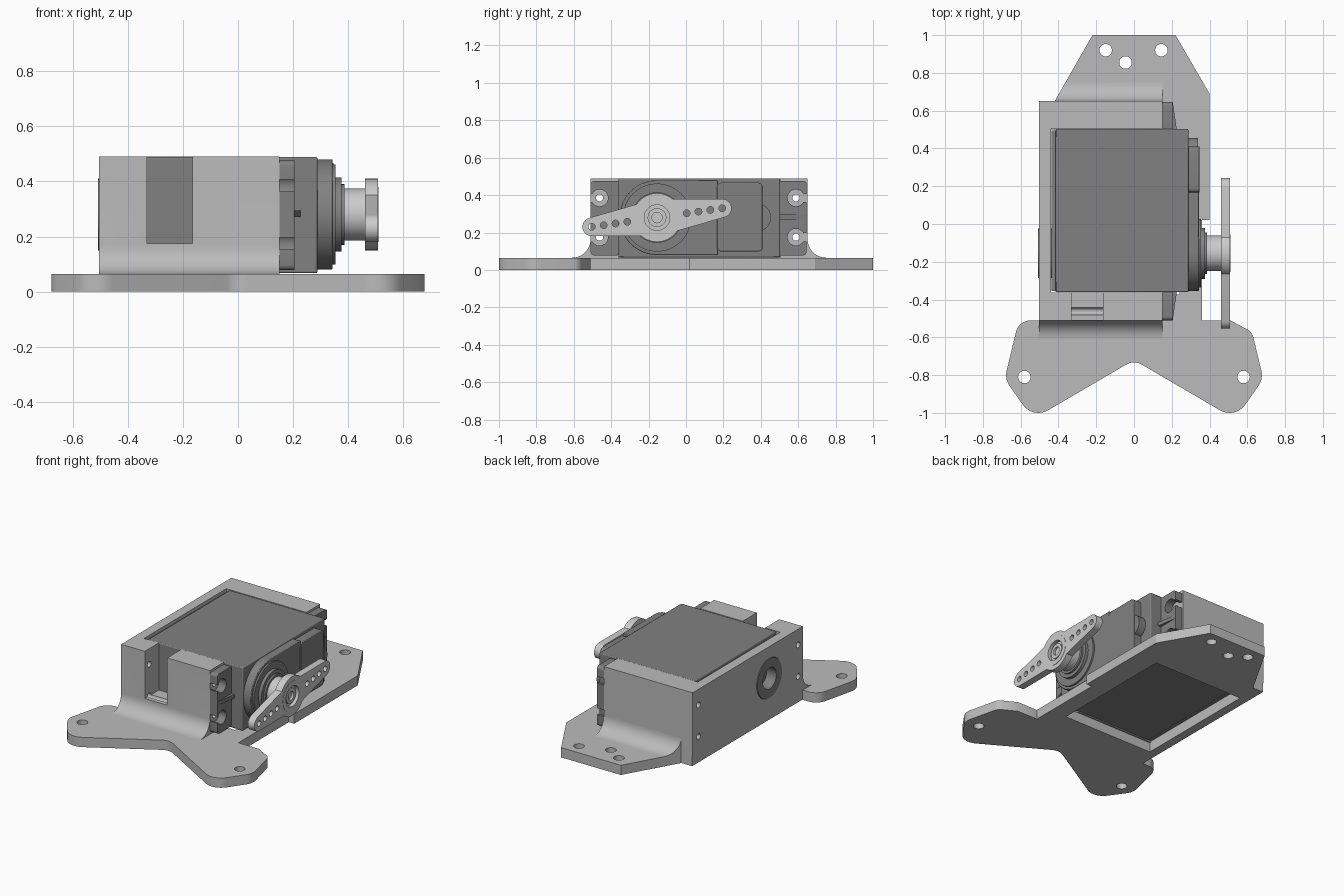
import bpy, bmesh
from math import sin, cos, pi, tan, atan2, acos
from mathutils import Vector

if "Cube" in bpy.data.objects:
    bpy.data.objects.remove(bpy.data.objects["Cube"])

AX = (-0.155, 0.28)          # output shaft centre (y, z)
SCREW_Y, SCREW_Z = (-0.462, 0.588), (0.175, 0.385)


def make(name, bm):
    bmesh.ops.recalc_face_normals(bm, faces=bm.faces)
    me = bpy.data.meshes.new(name)
    bm.to_mesh(me)
    bm.free()
    ob = bpy.data.objects.new(name, me)
    bpy.context.collection.objects.link(ob)
    return ob


def prism(name, pts, a, b, axis='X'):
    """Extrude a 2D outline from a to b; X takes (y, z), Z takes (x, y)."""
    bm = bmesh.new()
    put = (lambda p, t: (t, p[0], p[1])) if axis == 'X' else (lambda p, t: (p[0], p[1], t))
    lo = [bm.verts.new(put(p, a)) for p in pts]
    hi = [bm.verts.new(put(p, b)) for p in pts]
    n = len(pts)
    bm.faces.new(lo)
    bm.faces.new(hi)
    for i in range(n):
        bm.faces.new((lo[i], lo[(i + 1) % n], hi[(i + 1) % n], hi[i]))
    return make(name, bm)


def arc(c, r, a0, a1, n=12):
    return [(c[0] + r * cos(a0 + (a1 - a0) * i / n), c[1] + r * sin(a0 + (a1 - a0) * i / n))
            for i in range(n + 1)]


def circle(c, r, n=48):
    return arc(c, r, 0, 2 * pi, n)[:-1]


def rect(x0, x1, y0, y1):
    return [(x0, y0), (x1, y0), (x1, y1), (x0, y1)]


def rounded(pts, n=8):
    """Round each (x, y, radius) corner of an outline."""
    out = []
    for i, (x, y, r) in enumerate(pts):
        p = Vector((x, y))
        if r == 0:
            out.append((x, y))
            continue
        u = (Vector(pts[i - 1][:2]) - p).normalized()
        v = (Vector(pts[(i + 1) % len(pts)][:2]) - p).normalized()
        half = acos(u.dot(v)) / 2
        c = p + (u + v).normalized() * r / sin(half)
        s, e = p + u * r / tan(half) - c, p + v * r / tan(half) - c
        a0 = atan2(s.y, s.x)
        d = (atan2(e.y, e.x) - a0 + pi) % (2 * pi) - pi
        out += arc(c, r, a0, a0 + d, n)
    return out


def rrect(x0, x1, y0, y1, r):
    return rounded([(x, y, r) for x, y in rect(x0, x1, y0, y1)])


def cut(ob, cutters):
    for c in cutters:
        m = ob.modifiers.new('cut', 'BOOLEAN')
        m.operation, m.solver, m.object = 'DIFFERENCE', 'EXACT', c
        bpy.context.view_layer.objects.active = ob
        bpy.ops.object.modifier_apply(modifier=m.name)
        bpy.data.objects.remove(c)


def bevel(ob, w):
    m = ob.modifiers.new('bevel', 'BEVEL')
    m.width, m.segments = w, 2
    m.limit_method = 'ANGLE'


def disc(name, r, a, b, c=AX):
    return prism(name, circle(c, r), a, b)


# Base plate with two front feet, a tapered tail, screw holes and a window
outline = rounded([
    (-0.22, 1, 0), (-0.42, 0.65, 0), (-0.5, 0.65, 0), (-0.5, -0.51, 0),
    (-0.61, -0.51, 0.08), (-0.685, -0.82, 0.1), (-0.535, -1.033, 0.1), (0, -0.72, 0.08),
    (0.535, -1.033, 0.1), (0.685, -0.82, 0.1), (0.625, -0.572, 0.06), (0.51, -0.51, 0),
    (0.36, -0.51, 0), (0.36, 0.02, 0), (0.4, 0.02, 0), (0.4, 0.69, 0), (0.22, 1, 0)])
plate = prism('base_plate', outline, 0, 0.065, 'Z')
holes = [(-0.15, 0.92), (0.145, 0.92), (-0.045, 0.855), (-0.58, -0.81), (0.58, -0.81)]
cut(plate, [prism('cutter', circle(h, 0.033, 32), -0.1, 0.2, 'Z') for h in holes]
    + [prism('cutter', rect(-0.44, 0.24, -0.372, 0.5), -0.1, 0.2, 'Z')])

# Housing walls with the front fillet, cavity, cable slot and screw channels
R = 0.1
profile = arc((-0.51 - R, 0.065 + R), R, -pi / 2, 0) + [(-0.51, 0.49), (0.65, 0.49), (0.65, 0.065)]
housing = prism('housing', profile, -0.504, 0.15)
cut(housing, [prism('cutter', rect(-0.44, 0.4, -0.362, 0.505), -0.1, 0.7, 'Z'),
              prism('cutter', rect(-0.33, -0.165, -0.8, -0.3), 0.175, 0.7, 'Z'),
              disc('cutter', 0.132, -0.7, -0.42)]
    + [disc('cutter', 0.019, -0.7, 0.3, (y, z)) for y in SCREW_Y for z in SCREW_Z])

# Rear fillet, its left end trimmed along the tapered tail
rear = prism('rear_fillet', [(0.65, 0.065)] + arc((0.65 + R, 0.065 + R), R, pi, 1.5 * pi), -0.5, 0.15)
for v in rear.data.vertices:
    if v.co.x < 0:
        v.co.x = -0.42 + (v.co.y - 0.65) * 0.2 / 0.35

# Servo case with a slightly wider skirt that fills the cavity
case = prism('servo_case', rect(-0.361, 0.503, 0.067, 0.489), -0.415, 0.288)
bevel(case, 0.006)
prism('case_skirt', rect(-0.355, 0.495, 0.069, 0.47), -0.437, -0.4)
boss = disc('rear_pivot_ring', 0.13, -0.508, -0.405)
cut(boss, [disc('cutter', 0.07, -0.6, -0.415)])

# Mounting ears with open screw slots and a stiffening rib
for side, y0, y1, ys in (('front', -0.51, -0.35, SCREW_Y[0]), ('rear', 0.49, 0.645, SCREW_Y[1])):
    ear = prism(side + '_ear', rrect(y0, y1, 0.078, 0.476, 0.02), 0.151, 0.205)
    out = -0.6 if side == 'front' else 0.75
    cutters = []
    for z in SCREW_Z:
        cutters += [disc('cutter', 0.045, 0.1, 0.3, (ys, z)),
                    prism('cutter', rect(min(ys, out), max(ys, out), z - 0.022, z + 0.022), 0.1, 0.3)]
    cut(ear, cutters)
    tip, root = (y0, y1) if side == 'front' else (y1, y0)
    prism(side + '_rib', [(0.195, tip), (0.205, tip), (0.228, root), (0.195, root)], 0.27, 0.295, 'Z')

# Gear cover: rounded gearbox end, square panel, half-round bump
cover = prism('gear_cover', arc(AX, 0.2, pi / 2, 1.5 * pi, 24) + [(0.17, 0.08), (0.17, 0.48)], 0.28, 0.343)
bevel(cover, 0.004)
panel = prism('cover_panel', rrect(0.165, 0.41, 0.098, 0.467, 0.025), 0.28, 0.347)
bevel(panel, 0.004)
prism('cover_bump', arc((0.38, 0.28), 0.075, -pi / 2, pi / 2, 20), 0.28, 0.34)

# Stepped collar around the output shaft
for i, (r, x) in enumerate(((0.182, 0.354), (0.135, 0.375), (0.11, 0.387))):
    disc('collar_step_%d' % (i + 1), r, 0.335, x)

# Output horn: hub, disc with two tapered arms, hole rows and recessed centre
disc('horn_hub', 0.094, 0.38, 0.462)
tilt = 0.142


def along(d):
    return (AX[0] + d * cos(tilt), AX[1] + d * sin(tilt))


half = []
for s in (0, pi):
    t = tilt + s
    half += arc(along(0.352 if s == 0 else -0.352), 0.05, t - 1.45, t + 1.45, 16)
    half += arc(AX, 0.13, t + 0.72, t + pi - 0.72, 16)
horn = prism('horn', half, 0.46, 0.508)
cut(horn, [disc('cutter', 0.018, 0.4, 0.6, along(s * (0.16 + 0.064 * i)))
           for s in (-1, 1) for i in range(4)]
    + [disc('cutter', 0.068, 0.485, 0.6)])
rim = disc('horn_rim', 0.1, 0.5, 0.51)
cut(rim, [disc('cutter', 0.068, 0.4, 0.6)])
screw = disc('horn_screw', 0.05, 0.47, 0.5)
cut(screw, [disc('cutter', 0.028, 0.485, 0.6)])

# Grey tones: mid bracket, dark servo, light horn
tones = {}
for key, g in (('bracket', 0.5), ('servo', 0.22), ('horn', 0.62)):
    tones[key] = bpy.data.materials.new(key + '_grey')
    tones[key].diffuse_color = (g, g, g, 1)

# Smooth the curved surfaces, keep the edges sharp
for ob in bpy.context.scene.objects:
    key = ('horn' if ob.name.startswith('horn') else
           'bracket' if ob.name in ('base_plate', 'housing', 'rear_fillet') else 'servo')
    ob.data.materials.clear()
    ob.data.materials.append(tones[key])
    ob.select_set(True)
    bpy.context.view_layer.objects.active = ob
bpy.ops.object.shade_smooth_by_angle()

for m in bpy.data.materials:
    if m.users and not m.is_grease_pencil:
        m.use_nodes = True
        m.node_tree.nodes["Principled BSDF"].inputs["Base Color"].default_value = m.diffuse_color
